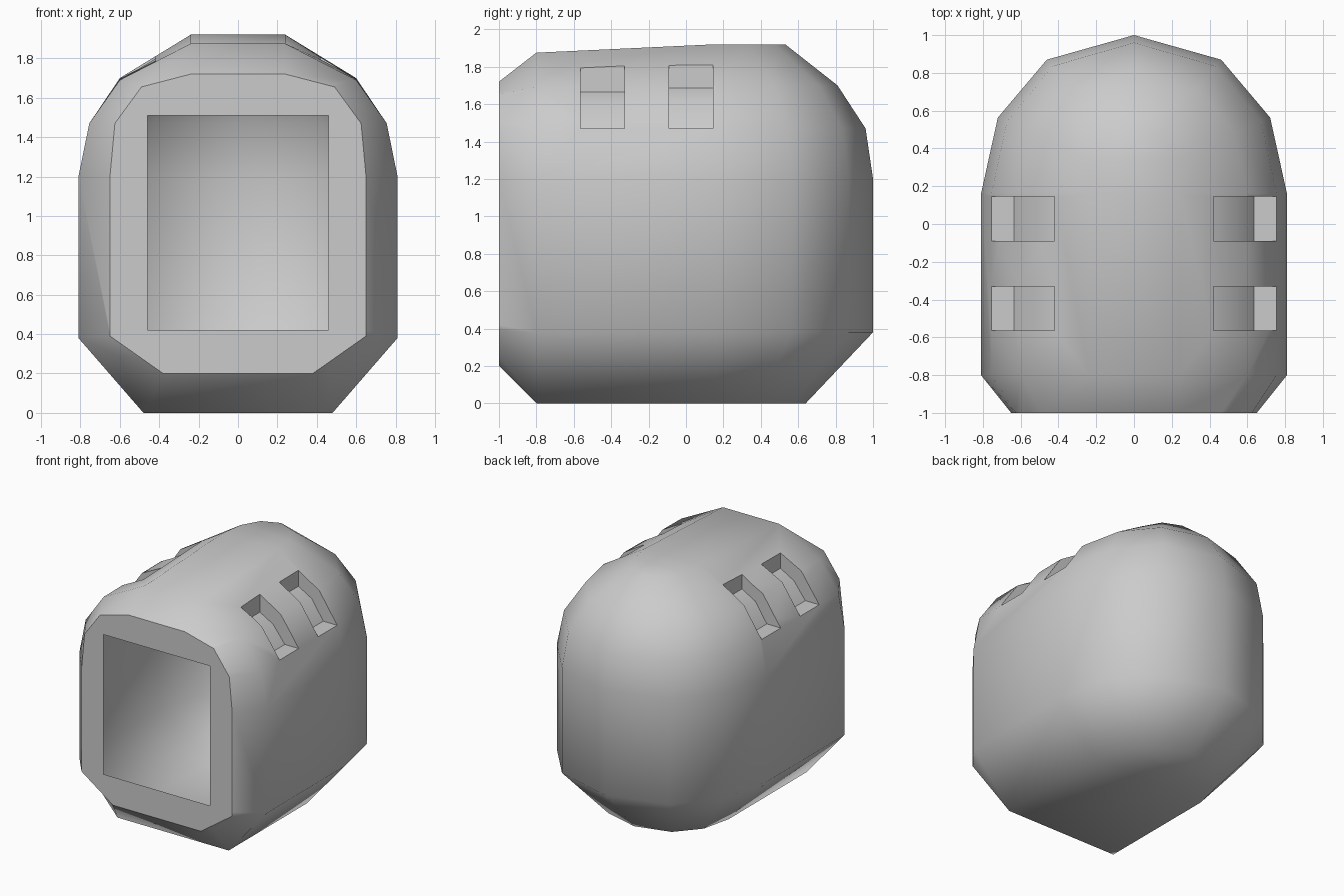
import bpy, bmesh, math
from mathutils import Vector

if "Cube" in bpy.data.objects:
    bpy.data.objects.remove(bpy.data.objects["Cube"])

# Height levels: front-rim half width & z, body half width, z at front, z at back, rearmost y
levels = [
    (0.38, 0.20, 0.48, 0.00, 0.00, 0.64),
    (0.65, 0.39, 0.81, 0.38, 0.38, 1.00),
    (0.65, 1.20, 0.81, 1.20, 1.20, 1.00),
    (0.625, 1.47, 0.755, 1.47, 1.47, 0.96),
    (0.49, 1.655, 0.60, 1.69, 1.70, 0.81),
    (0.24, 1.72, 0.24, 1.875, 1.92, 0.53),
]
# Rounded back in plan, as fractions of half width and of back depth
arc = [(1, 0), (0.89, 0.48), (0.57, 0.845), (0, 1)]


def mesh_object(name, bm):
    bmesh.ops.recalc_face_normals(bm, faces=bm.faces[:])
    me = bpy.data.meshes.new(name)
    bm.to_mesh(me)
    bm.free()
    ob = bpy.data.objects.new(name, me)
    bpy.context.collection.objects.link(ob)
    return ob


# Body shell: one plan outline per level, joined into a closed hull
bm = bmesh.new()
rings = []
for fw, fz, w, z0, z1, back in levels:
    half = [(fw, -1, fz), (w, -0.8, z0)]
    half += [(w * a, 0.16 + (back - 0.16) * b, z1) for a, b in arc]
    pts = half + [(-x, y, z) for x, y, z in reversed(half[:-1])]
    rings.append([bm.verts.new(p) for p in pts])
n = len(rings[0])
for lo, hi in zip(rings, rings[1:]):
    for i in range(n - 1):
        bm.faces.new((lo[i], lo[i + 1], hi[i + 1], hi[i]))
for r in (rings[0], rings[-1]):
    for i in range(n // 2):
        bm.faces.new(list(dict.fromkeys((r[i], r[i + 1], r[n - 2 - i], r[n - 1 - i]))))
bm.faces.new([r[0] for r in rings] + [r[-1] for r in reversed(rings)])
body = mesh_object("hollow_body", bm)

# Recessed slots: two on each upper side, with a floor following the hull
bm = bmesh.new()
for side in (1, -1):
    for y0, y1, z in ((-0.565, -0.33, 1.665), (-0.09, 0.145, 1.685)):
        prof = [(0.42, z), (0.535, z - 0.065), (0.635, 1.47),
                (0.95, 1.47), (0.95, 2.1), (0.42, 2.1)]
        face = bm.faces.new([bm.verts.new((side * x, y0, h)) for x, h in prof])
        ext = bmesh.ops.extrude_face_region(bm, geom=[face])
        moved = [v for v in ext["geom"] if isinstance(v, bmesh.types.BMVert)]
        bmesh.ops.translate(bm, vec=(0, y1 - y0, 0), verts=moved)
cutter = mesh_object("slot_cutter", bm)
cutter.hide_render = True
mod = body.modifiers.new("slots", "BOOLEAN")
mod.operation = "DIFFERENCE"
mod.solver = "EXACT"
mod.object = cutter
bpy.context.view_layer.objects.active = body
bpy.ops.object.modifier_apply(modifier=mod.name)
bpy.data.objects.remove(cutter)


# Rectangular front opening cut through the thin shell
def front_faces(bm):
    return [f for f in bm.faces if all(v.co.y < -0.999 for v in f.verts)]


bm = bmesh.new()
bm.from_mesh(body.data)
for co, no in (((0.46, 0, 0), (1, 0, 0)), ((-0.46, 0, 0), (1, 0, 0)),
               ((0, 0, 0.42), (0, 0, 1)), ((0, 0, 1.51), (0, 0, 1))):
    ff = front_faces(bm)
    geom = list({e for f in ff for e in f.edges}) + list({v for f in ff for v in f.verts}) + ff
    bmesh.ops.bisect_plane(bm, geom=geom, plane_co=co, plane_no=no)
hole = []
for f in front_faces(bm):
    c = f.calc_center_median()
    if abs(c.x) < 0.45 and 0.43 < c.z < 1.5:
        hole.append(f)
bmesh.ops.delete(bm, geom=hole, context="FACES")

# Smooth hull with a crisp front rim and crisp slots
front = set(front_faces(bm))
for f in bm.faces:
    f.smooth = True
for e in bm.edges:
    if len(e.link_faces) == 2:
        rim = sum(f in front for f in e.link_faces) == 1
        in_slot = all(abs(v.co.x) > 0.41 and v.co.z > 1.46 and -0.58 < v.co.y < 0.15
                      for v in e.verts)
        angle = e.calc_face_angle(0)
        e.smooth = not (rim or angle > math.radians(60) or (in_slot and angle > 0.6))
bm.to_mesh(body.data)
bm.free()
